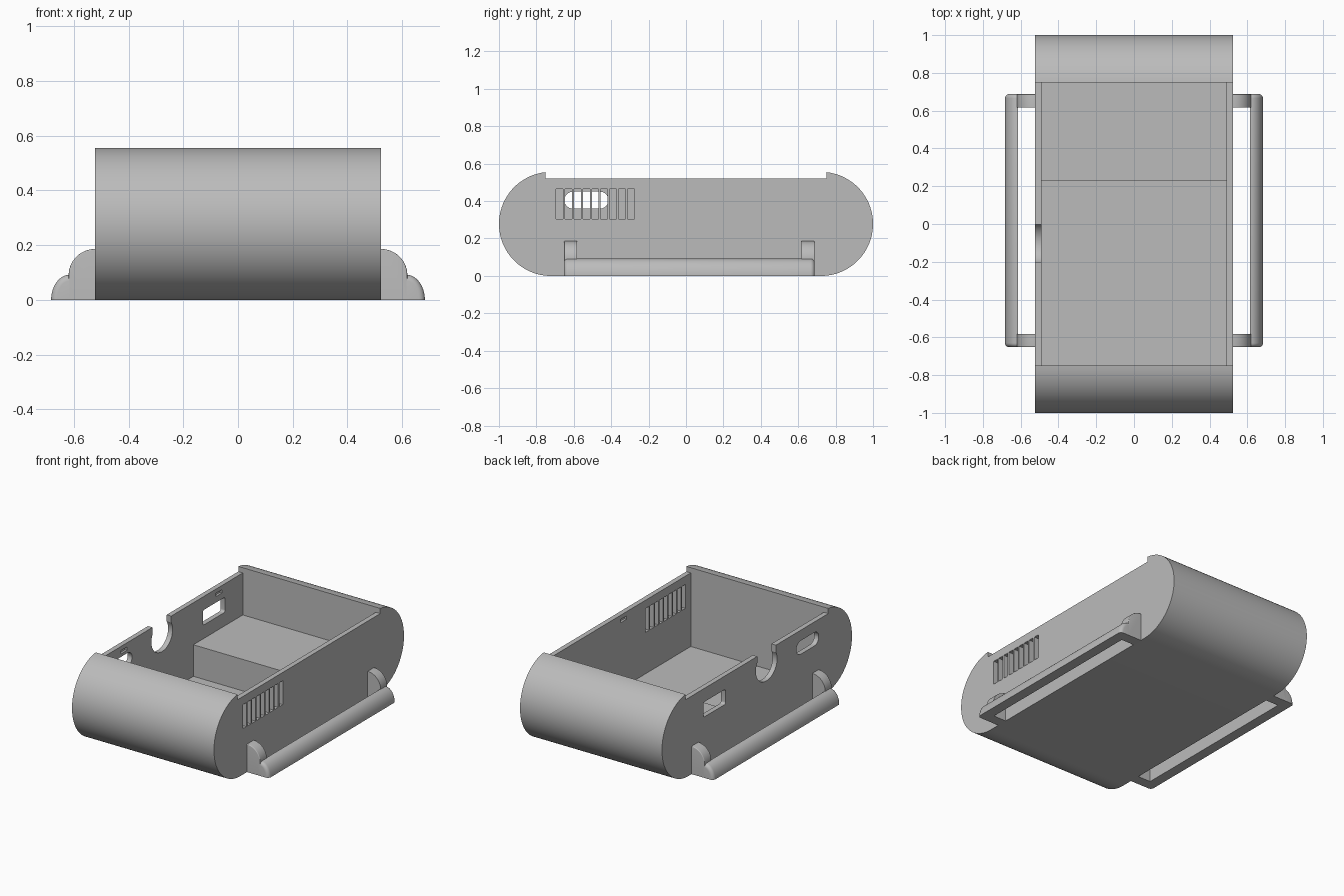
import bpy, bmesh
from math import sin, cos, pi, asin
from mathutils import Vector

cube = bpy.data.objects.get("Cube")
if cube:
    bpy.data.objects.remove(cube)

# Single plastic colour
grey = bpy.data.materials.new("grey_plastic")
grey.use_nodes = True
GREY = (0.5, 0.5, 0.5, 1)
grey.diffuse_color = GREY
grey.node_tree.nodes["Principled BSDF"].inputs["Base Color"].default_value = GREY

HALF_W, INNER_W = 0.523, 0.49
RADIUS, CAP_Y, OPEN_Y = 0.278, 0.722, 0.75
WALL_TOP, FLOOR, STEP_FLOOR, STEP_Y = 0.52, 0.03, 0.24, 0.23


def arc(cx, cy, rx, ry, start, end, steps):
    """Points along an elliptical arc."""
    angles = [start + (end - start) * i / steps for i in range(steps + 1)]
    return [(cx + rx * cos(a), cy + ry * sin(a)) for a in angles]


def prism(name, profile, axis, lo, hi, round_edge=None, width=0):
    """Extrude a 2D profile along x (yz profile) or y (xz profile)."""
    bm = bmesh.new()

    def place(p, d):
        return (d, p[0], p[1]) if axis == "x" else (p[0], d, p[1])

    base = bm.faces.new([bm.verts.new(place(p, lo)) for p in profile])
    out = bmesh.ops.extrude_face_region(bm, geom=[base])
    shift = Vector(place((0, 0), hi - lo))
    bmesh.ops.translate(bm, vec=shift,
                        verts=[v for v in out["geom"] if isinstance(v, bmesh.types.BMVert)])
    bmesh.ops.recalc_face_normals(bm, faces=bm.faces)
    if round_edge:
        edges = [e for e in bm.edges if round_edge(e)]
        bmesh.ops.bevel(bm, geom=edges, offset=width, segments=5, profile=0.5,
                        affect="EDGES", clamp_overlap=True)
        bmesh.ops.recalc_face_normals(bm, faces=bm.faces)
    mesh = bpy.data.meshes.new(name)
    bm.to_mesh(mesh)
    bm.free()
    obj = bpy.data.objects.new(name, mesh)
    obj.data.materials.append(grey)
    bpy.context.collection.objects.link(obj)
    return obj


def activate(obj):
    bpy.ops.object.select_all(action="DESELECT")
    obj.select_set(True)
    bpy.context.view_layer.objects.active = obj


def rounded_rect(y0, y1, z0, z1, r):
    pts = []
    corners = [(y1 - r, z1 - r), (y0 + r, z1 - r), (y0 + r, z0 + r), (y1 - r, z0 + r)]
    for i, (cy, cz) in enumerate(corners):
        pts += arc(cy, cz, r, r, i * pi / 2, (i + 1) * pi / 2, 6)
    return pts


def rect(y0, y1, z0, z1):
    return [(y0, z0), (y1, z0), (y1, z1), (y0, z1)]


def cut(target, profile, lo, hi):
    cutter = prism("cutter", profile, "x", lo, hi)
    cutter.hide_render = True
    activate(target)
    mod = target.modifiers.new("cut", "BOOLEAN")
    mod.operation, mod.solver, mod.object = "DIFFERENCE", "EXACT", cutter
    bpy.ops.object.modifier_apply(modifier=mod.name)
    bpy.data.objects.remove(cutter)


# Case body: rounded ends, with the side walls set lower than the end caps
lip = asin((OPEN_Y - CAP_Y) / RADIUS)
right_end = arc(CAP_Y, RADIUS, RADIUS, RADIUS, -pi / 2, pi / 2 - lip, 40)
right_end.append((OPEN_Y, WALL_TOP))
left_end = [(-y, z) for y, z in reversed(right_end)]
body = prism("case_body", right_end + left_end, "x", -HALF_W, HALF_W)

# Open tray with a raised rear floor
tray = [(-OPEN_Y, FLOOR), (STEP_Y, FLOOR), (STEP_Y, STEP_FLOOR),
        (OPEN_Y, STEP_FLOOR), (OPEN_Y, 0.8), (-OPEN_Y, 0.8)]
cut(body, tray, -INNER_W, INNER_W)

# Ventilation slots in the left wall
for i in range(9):
    y = -0.695 + i * 0.0478
    cut(body, rect(y, y + 0.037, 0.305, 0.465), 0.45, 0.6)

# Port openings and cable notch in the right wall
cut(body, rounded_rect(0.33, 0.565, 0.33, 0.43, 0.015), -0.6, -0.45)
cut(body, rounded_rect(-0.65, -0.415, 0.36, 0.45, 0.044), -0.6, -0.45)
cut(body, rect(-0.2, -0.003, 0.43, 0.6), -0.6, -0.45)
cut(body, arc(-0.1, 0.425, 0.112, 0.105, 0, 2 * pi, 32)[:-1], -0.6, -0.45)

# Lid clip recesses on the inner wall faces
for side, y in ((-1, 0.5), (-1, -0.5), (1, -0.04)):
    ends = sorted((side * 0.45, side * (INNER_W + 0.015)))
    cut(body, rect(y - 0.032, y + 0.032, 0.47, 0.492), *ends)

# Side handles: a low rail on two rounded struts
RAIL_X, RAIL_H = 0.615, 0.092
BACK, FRONT, STRUT = 0.688, -0.652, 0.07
rail_profile = [(RAIL_X, 0)] + arc(RAIL_X, 0, 0.068, RAIL_H, 0, pi / 2, 14)
strut_profile = ([(0.515, 0), (RAIL_X + 0.004, 0)]
                 + arc(0.523, 0.09, 0.096, 0.096, 0, pi / 2, 14) + [(0.515, 0.186)])


def outer_curve(ends, x_min):
    """Select the curved edges around the given end faces."""
    def test(e):
        a, b = (v.co for v in e.verts)
        at_end = any(abs(a.y - y) < 1e-4 and abs(b.y - y) < 1e-4 for y in ends)
        return (at_end and max(a.z, b.z) > 0.001 and max(abs(a.x), abs(b.x)) > x_min
                and (abs(a.x - b.x) > 1e-5))
    return test


parts = [body]
for side, label in ((1, "left"), (-1, "right")):
    def flip(profile):
        return [(side * x, z) for x, z in profile]

    parts.append(prism(label + "_handle_rail", flip(rail_profile), "y", FRONT, BACK,
                       outer_curve((FRONT, BACK), RAIL_X), 0.022))
    parts.append(prism(label + "_handle_front_strut", flip(strut_profile), "y",
                       FRONT, FRONT + STRUT, outer_curve((FRONT,), 0.5), 0.025))
    parts.append(prism(label + "_handle_back_strut", flip(strut_profile), "y",
                       BACK - STRUT, BACK, outer_curve((BACK,), 0.5), 0.025))

for obj in parts:
    activate(obj)
    bpy.ops.object.shade_smooth_by_angle(angle=0.5)
